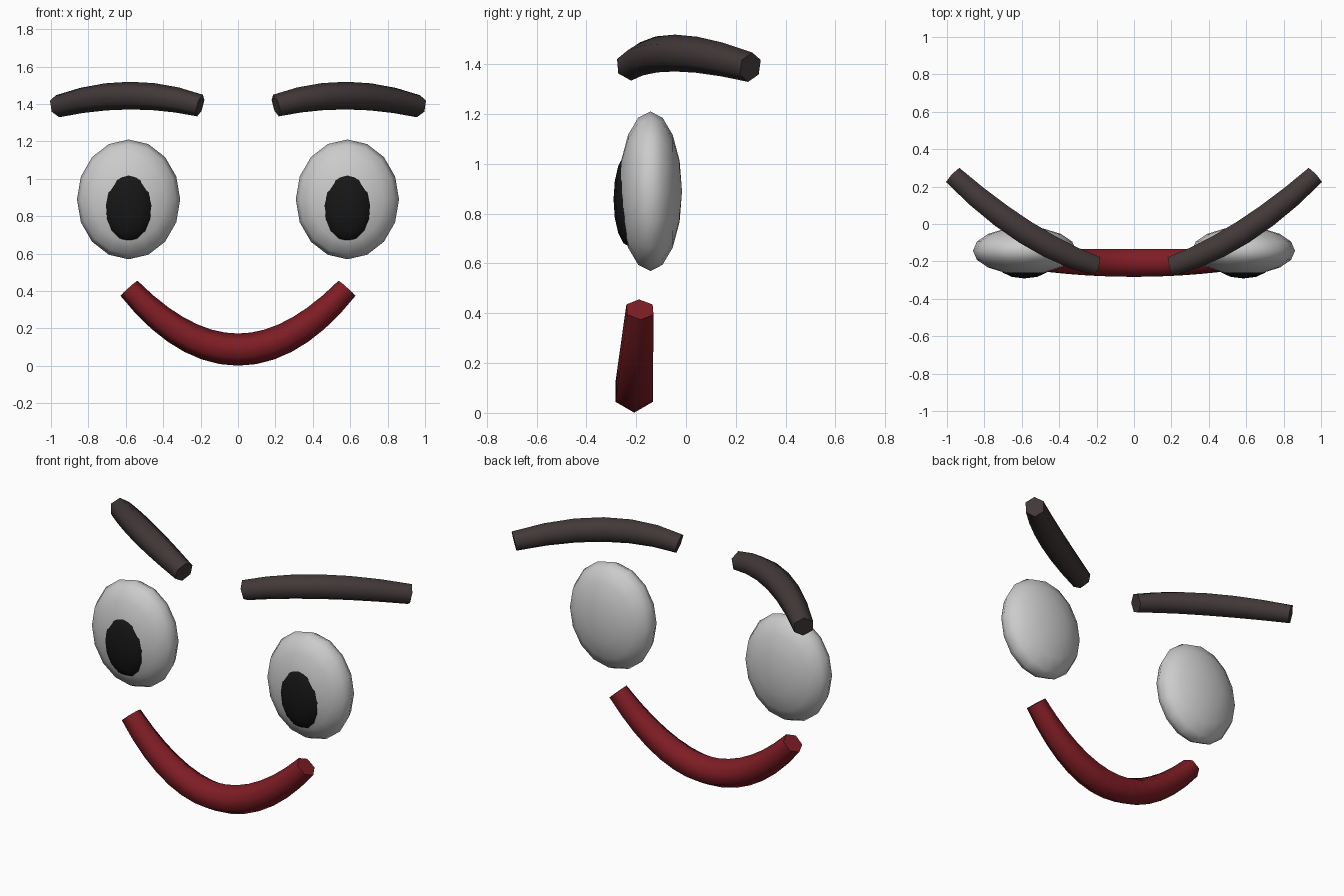
import bpy, bmesh, math
from mathutils import Vector, Matrix

if "Cube" in bpy.data.objects:
    bpy.data.objects.remove(bpy.data.objects["Cube"])


def material(name, rgb):
    m = bpy.data.materials.new(name)
    m.diffuse_color = (*rgb, 1)
    m.use_nodes = True
    m.node_tree.nodes["Principled BSDF"].inputs["Base Color"].default_value = m.diffuse_color
    return m


RED = material("lip_red", (0.21, 0.012, 0.018))
BROWN = material("brow_brown", (0.055, 0.04, 0.04))
BLACK = material("pupil_black", (0.008, 0.008, 0.008))


def finish(name, bm, mat=None, angle=60):
    bmesh.ops.recalc_face_normals(bm, faces=bm.faces)
    me = bpy.data.meshes.new(name)
    bm.to_mesh(me)
    bm.free()
    ob = bpy.data.objects.new(name, me)
    bpy.context.collection.objects.link(ob)
    if mat:
        me.materials.append(mat)
    bpy.ops.object.select_all(action='DESELECT')
    ob.select_set(True)
    bpy.context.view_layer.objects.active = ob
    bpy.ops.object.shade_smooth_by_angle(angle=math.radians(angle))
    return ob


def ellipsoid(name, centre, radii, segs, rings, mat=None, pole_y=False):
    bm = bmesh.new()
    bmesh.ops.create_uvsphere(bm, u_segments=segs, v_segments=rings, radius=1)
    if pole_y:
        bm.transform(Matrix.Rotation(math.pi / 2, 4, 'X'))
    bm.transform(Matrix.Translation(centre) @ Matrix.Diagonal((*radii, 1)))
    return finish(name, bm, mat)


def tube(name, a, mid, b, r_end, r_mid, steps, mat):
    """Tapered six-sided tube along a parabola through a, mid and b."""
    a, mid, b = Vector(a), Vector(mid), Vector(b)
    ctrl = 2 * mid - (a + b) / 2
    bm = bmesh.new()
    rings = []
    for i in range(steps + 1):
        t = i / steps
        p = a * (1 - t) ** 2 + ctrl * 2 * t * (1 - t) + b * t * t
        tan = ((ctrl - a) * (1 - t) + (b - ctrl) * t).normalized()
        side = tan.cross(Vector((0, 0, 1))).normalized()
        up = side.cross(tan)
        r = r_end + (r_mid - r_end) * 4 * t * (1 - t)
        rings.append([bm.verts.new(p + r * (up * math.cos(k * math.pi / 3)
                                            + side * math.sin(k * math.pi / 3)))
                      for k in range(6)])
    for r0, r1 in zip(rings, rings[1:]):
        for k in range(6):
            j = (k + 1) % 6
            bm.faces.new((r0[k], r0[j], r1[j], r1[k]))
    bm.faces.new(rings[0])
    bm.faces.new(rings[-1])
    return finish(name, bm, mat, 65)


# Smiling mouth
tube("mouth", (-0.583, -0.185, 0.415), (0, -0.208, 0.087), (0.583, -0.185, 0.415),
     0.061, 0.086, 14, RED)

# Eyes, pupils and eyebrows on both sides
for side, s in (("left", 1), ("right", -1)):
    ellipsoid(side + "_eye", (s * 0.585, -0.143, 0.89), (0.276, 0.127, 0.32),
              16, 8, pole_y=True)
    ellipsoid(side + "_pupil", (s * 0.585, -0.227, 0.857), (0.137, 0.064, 0.19),
              12, 8, BLACK)
    tube(side + "_eyebrow", (s * 0.203, -0.225, 1.392), (s * 0.58, -0.045, 1.445),
         (s * 0.965, 0.258, 1.388), 0.06, 0.074, 6, BROWN)
